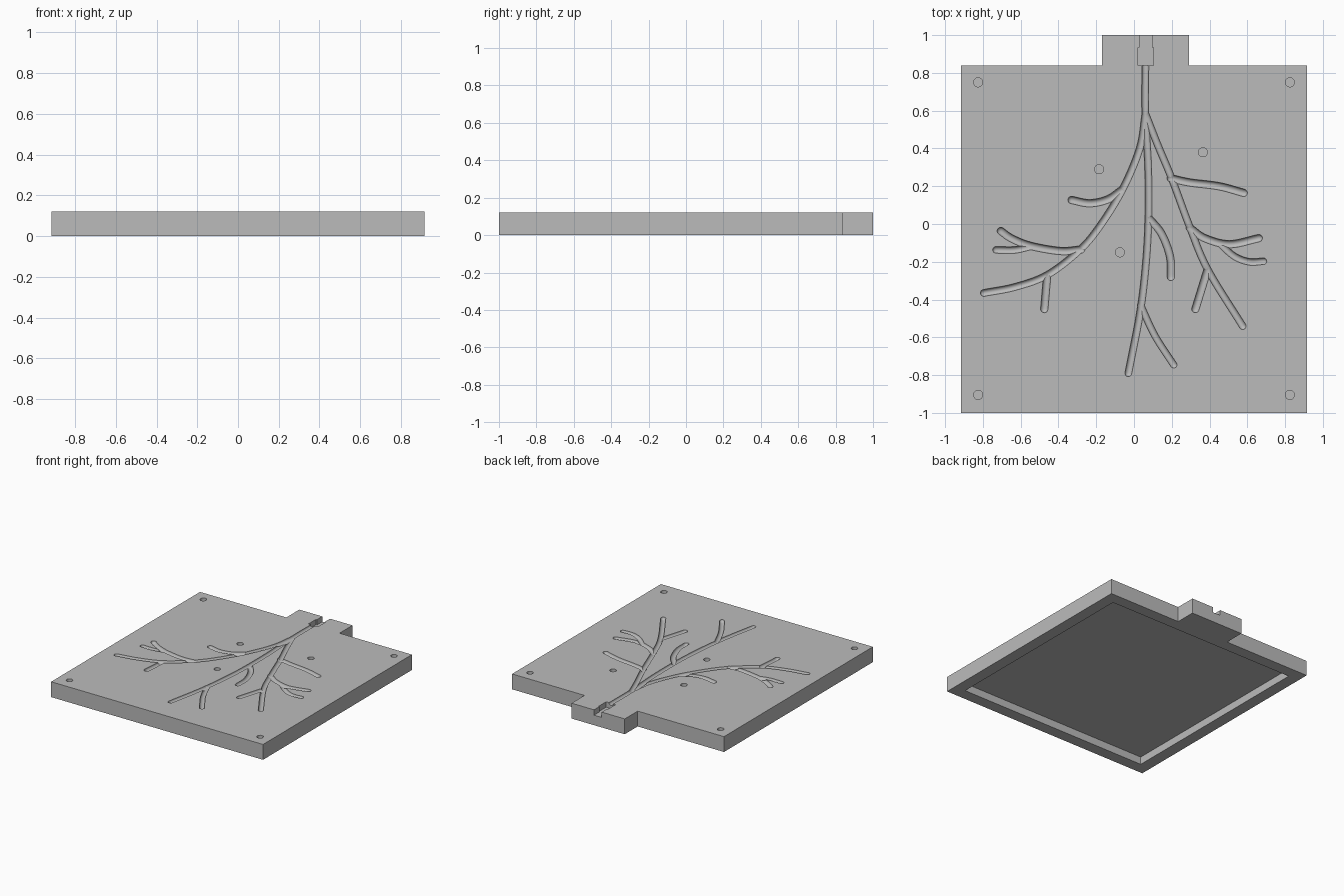
import bpy, bmesh, math
from mathutils import Vector

if "Cube" in bpy.data.objects:
    bpy.data.objects.remove(bpy.data.objects["Cube"])

TOP = 0.12          # plate thickness
grey = bpy.data.materials.new("plain grey")
grey.diffuse_color = (0.5, 0.5, 0.5, 1)
grey.use_nodes = True
grey.node_tree.nodes["Principled BSDF"].inputs["Base Color"].default_value = grey.diffuse_color


def make_object(name, bm):
    bmesh.ops.recalc_face_normals(bm, faces=bm.faces)
    mesh = bpy.data.meshes.new(name)
    bm.to_mesh(mesh)
    bm.free()
    mesh.materials.append(grey)
    ob = bpy.data.objects.new(name, mesh)
    bpy.context.collection.objects.link(ob)
    return ob


def prism(bm, outline, z0, z1):
    face = bm.faces.new([bm.verts.new((x, y, z0)) for x, y in outline])
    ext = bmesh.ops.extrude_face_region(bm, geom=[face])
    verts = [g for g in ext["geom"] if isinstance(g, bmesh.types.BMVert)]
    bmesh.ops.translate(bm, verts=verts, vec=(0, 0, z1 - z0))


def smooth_path(pts, steps=7):
    """Catmull-Rom curve through the points."""
    p = [Vector(q) for q in pts]
    p = [2 * p[0] - p[1]] + p + [2 * p[-1] - p[-2]]
    out = []
    for i in range(1, len(p) - 2):
        a, b, c, d = p[i - 1:i + 3]
        for k in range(steps):
            t = k / steps
            out.append(0.5 * (2 * b + (c - a) * t + (2 * a - 5 * b + 4 * c - d) * t * t
                              + (3 * b - a - 3 * c + d) * t ** 3))
    return out + [p[-2]]


def channel(name, pts, r, sides=18):
    """Round-ended tube lying along the top face, used as a cutter."""
    path = smooth_path(pts)
    dirs = [(path[min(i + 1, len(path) - 1)] - path[max(i - 1, 0)]).normalized()
            for i in range(len(path))]
    rings = [(q, d, r) for q, d in zip(path, dirs)]
    caps = [math.radians(a) for a in (22, 45, 66, 84)]
    rings = ([(path[0] - dirs[0] * r * math.sin(a), dirs[0], r * math.cos(a)) for a in reversed(caps)]
             + rings
             + [(path[-1] + dirs[-1] * r * math.sin(a), dirs[-1], r * math.cos(a)) for a in caps])
    bm = bmesh.new()
    loops = []
    for q, d, rad in rings:
        loop = []
        for k in range(sides):
            a = 2 * math.pi * (k + 0.5) / sides
            s = rad * math.cos(a)
            loop.append(bm.verts.new((q.x - d.y * s, q.y + d.x * s, TOP + rad * math.sin(a))))
        loops.append(loop)
    for l0, l1 in zip(loops, loops[1:]):
        for k in range(sides):
            j = (k + 1) % sides
            bm.faces.new((l0[k], l0[j], l1[j], l1[k]))
    bm.faces.new(loops[0])
    bm.faces.new(loops[-1])
    for f in bm.faces:
        f.smooth = True
    return make_object(name, bm)


# Plate with the inlet tab on its back edge
bm = bmesh.new()
prism(bm, [(-0.917, -1), (0.917, -1), (0.917, 0.84), (0.29, 0.84),
           (0.29, 1), (-0.17, 1), (-0.17, 0.84), (-0.917, 0.84)], 0, TOP)
plate = make_object("mould_plate", bm)
cutters = []

# Recess in the underside
bm = bmesh.new()
prism(bm, [(-0.825, -0.908), (0.825, -0.908), (0.825, 0.748), (-0.825, 0.748)], -0.05, 0.06)
cutters.append(make_object("underside_recess_cutter", bm))

# Stepped connector slot in the tab
bm = bmesh.new()
prism(bm, [(0.021, 0.84), (0.103, 0.84), (0.103, 0.935), (0.096, 0.935), (0.096, 1.05),
           (0.029, 1.05), (0.029, 0.935), (0.021, 0.935)], 0.078, 0.2)
cutters.append(make_object("connector_slot_cutter", bm))

# Shallow round pin holes
bm = bmesh.new()
holes = [(x, y) for x in (-0.825, 0.825) for y in (-0.905, 0.75)]
for cx, cy in holes + [(-0.185, 0.29), (0.365, 0.38), (-0.075, -0.15)]:
    prism(bm, [(cx + 0.024 * math.cos(k * math.pi / 16), cy + 0.024 * math.sin(k * math.pi / 16))
               for k in range(32)], 0.095, 0.2)
cutters.append(make_object("pin_hole_cutter", bm))

# Branching flow channels
branches = [
    ("middle", 0.0185, [(.06, .85), (.06, .58), (.075, .29), (.075, 0), (.06, -.24), (.03, -.48), (-.03, -.79)]),
    ("left", 0.0185, [(.06, .58), (.03, .4), (-.06, .185), (-.18, -.01), (-.29, -.14),
                      (-.46, -.27), (-.63, -.333), (-.795, -.365)]),
    ("right", 0.0185, [(.062, .58), (.125, .42), (.2, .24), (.295, -.015), (.39, -.24), (.575, -.54)]),
    ("left_upper", 0.02, [(-.065, .18), (-.14, .13), (-.235, .11), (-.33, .127)]),
    ("left_side", 0.02, [(-.28, -.135), (-.39, -.143), (-.55, -.115), (-.65, -.075), (-.705, -.037)]),
    ("left_side_twig", 0.018, [(-.545, -.118), (-.63, -.137), (-.73, -.137)]),
    ("left_lower", 0.02, [(-.46, -.275), (-.475, -.45)]),
    ("middle_side", 0.02, [(.08, .03), (.145, -.05), (.19, -.17), (.195, -.28)]),
    ("middle_lower", 0.018, [(.035, -.43), (.11, -.59), (.21, -.745)]),
    ("right_upper", 0.02, [(.195, .242), (.295, .22), (.45, .2), (.58, .165)]),
    ("right_side", 0.02, [(.295, -.02), (.375, -.075), (.505, -.107), (.66, -.075)]),
    ("right_side_twig", 0.018, [(.45, -.1), (.53, -.17), (.61, -.2), (.685, -.197)]),
    ("right_lower", 0.02, [(.388, -.245), (.325, -.45)]),
]
for name, r, pts in branches:
    cutters.append(channel(name + "_channel_cutter", pts, r))

# Carve everything out of the plate
for c in cutters:
    mod = plate.modifiers.new(c.name, "BOOLEAN")
    mod.operation = "DIFFERENCE"
    mod.solver = "EXACT"
    mod.object = c
bpy.context.view_layer.objects.active = plate
plate.select_set(True)
for m in list(plate.modifiers):
    bpy.ops.object.modifier_apply(modifier=m.name)
for c in cutters:
    bpy.data.objects.remove(c)
for o in bpy.context.selected_objects:
    o.select_set(o == plate)
bpy.ops.object.shade_smooth_by_angle(angle=math.radians(30))
